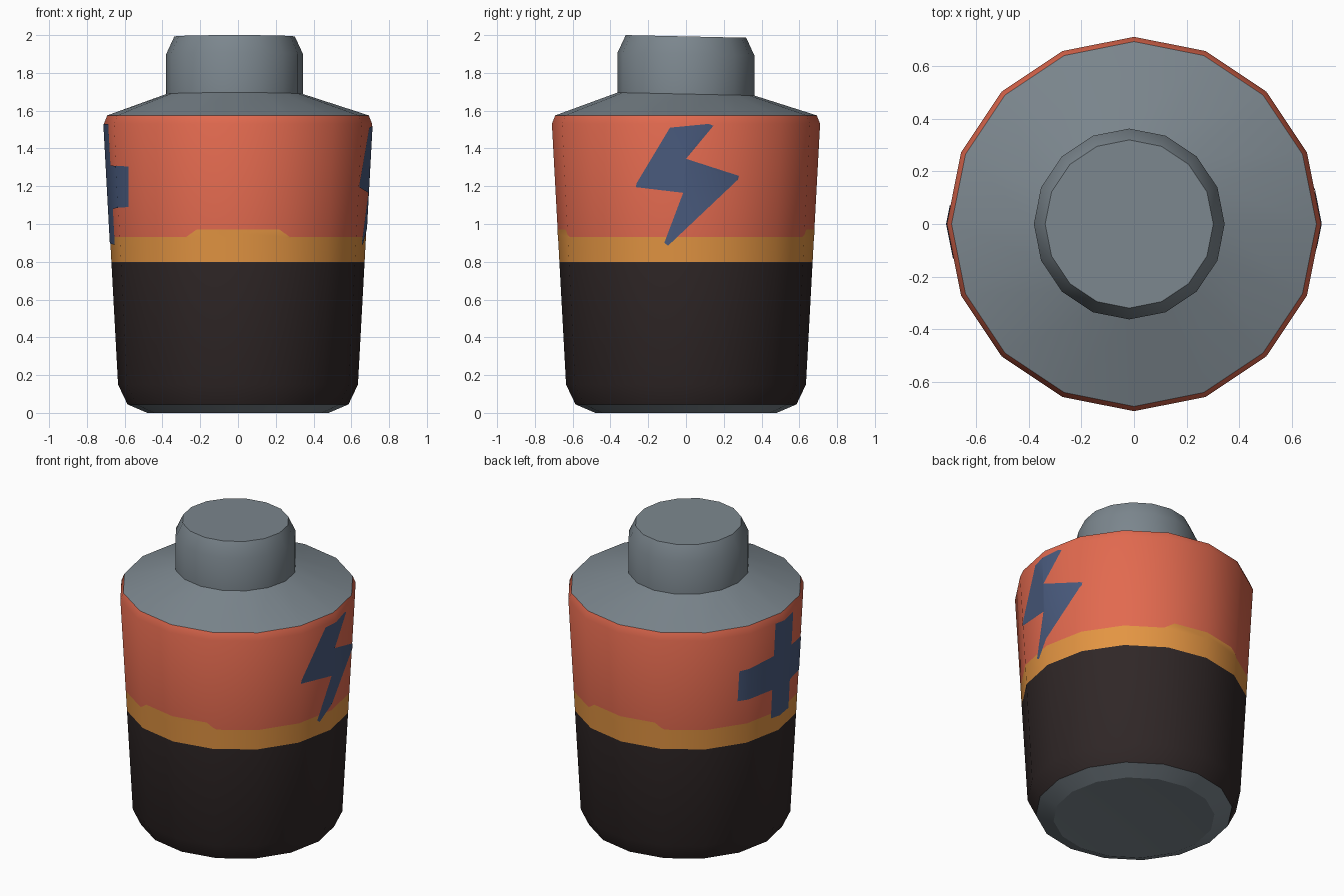
import bpy, bmesh, math
from mathutils import Matrix, Vector

if "Cube" in bpy.data.objects:
    bpy.data.objects.remove(bpy.data.objects["Cube"])

SIDES = 16


def material(name, rgb):
    m = bpy.data.materials.new(name)
    m.diffuse_color = (*rgb, 1)
    m.use_nodes = True
    m.node_tree.nodes["Principled BSDF"].inputs["Base Color"].default_value = m.diffuse_color
    return m


GREY = material("steel grey", (0.20, 0.24, 0.27))
BLACK = material("dark brown black", (0.029, 0.020, 0.020))
YELLOW = material("amber", (0.77, 0.30, 0.055))
ORANGE = material("orange red", (0.76, 0.143, 0.078))
BLUE = material("slate blue", (0.068, 0.105, 0.21))


def finish(name, bm, mats):
    me = bpy.data.meshes.new(name)
    bm.to_mesh(me)
    bm.free()
    for m in mats:
        me.materials.append(m)
    me.shade_smooth()
    me.set_sharp_from_angle(angle=math.radians(25))
    ob = bpy.data.objects.new(name, me)
    bpy.context.collection.objects.link(ob)
    return ob


def lathe(name, rings, mats, bands=None, bottom=False, top=False):
    """Rings are (radius, z, x shift, slope in y); bands give a material per strip."""
    bm = bmesh.new()
    loops = []
    for r, z, cx, slope in rings:
        loop = []
        for i in range(SIDES):
            a = 2 * math.pi * i / SIDES
            y = r * math.sin(a)
            loop.append(bm.verts.new((cx + r * math.cos(a), y, z + slope * y)))
        loops.append(loop)
    for k, (lo, hi) in enumerate(zip(loops, loops[1:])):
        for i in range(SIDES):
            j = (i + 1) % SIDES
            f = bm.faces.new((lo[i], lo[j], hi[j], hi[i]))
            f.material_index = bands[k] if bands else 0
    if bottom:
        bm.faces.new(loops[0][::-1])
    if top:
        bm.faces.new(loops[-1])
    return finish(name, bm, mats)


# Tapered side of the body
TAPER = (0.71 - 0.635) / (1.53 - 0.15)


def radius(z):
    return 0.635 + TAPER * (z - 0.15)


S1, C1 = math.sin(math.pi / 8), math.cos(math.pi / 8)
S2 = math.sin(math.pi / 4)


def decal(name, points, azimuth, mat, lift=0.003):
    """Wrap a flat outline (sideways, z) onto the faceted body side."""
    bm = bmesh.new()
    f = bm.faces.new([bm.verts.new((0, u, z)) for u, z in points])
    f.normal_update()
    if f.normal.x < 0:
        f.normal_flip()
    bmesh.ops.triangulate(bm, faces=bm.faces[:])
    # cut along the body's vertical edges
    for k in (-S1, 0, S1):
        bmesh.ops.bisect_plane(bm, geom=bm.verts[:] + bm.edges[:] + bm.faces[:],
                               plane_co=(0, k * radius(0), 0),
                               plane_no=Vector((0, 1, -k * TAPER)).normalized())
    for v in bm.verts:
        r = radius(v.co.z)
        t = abs(v.co.y) / r
        if t < S1:
            x = 1 - t * (1 - C1) / S1
        else:
            x = C1 - (t - S1) * (C1 - S2) / (S2 - S1)
        v.co.x = r * x + lift
    bm.transform(Matrix.Rotation(azimuth, 4, 'Z'))
    return finish(name, bm, [mat])


# Grey base, slightly dished underneath
lathe("base", [(0.28, 0.012, 0, 0), (0.48, 0, 0, 0), (0.585, 0.045, 0, 0)],
      [GREY], bottom=True)

# Sleeve in black, amber and orange bands
lathe("sleeve",
      [(0.585, 0.045, 0, 0), (0.635, 0.15, 0, 0), (radius(0.8), 0.8, 0, 0),
       (radius(0.93), 0.93, 0, 0), (0.71, 1.53, 0, 0), (0.692, 1.575, 0, 0)],
      [BLACK, YELLOW, ORANGE], bands=[0, 0, 1, 2, 2])

# Shoulder and slightly tilted, off-centre terminal
lathe("shoulder_and_terminal",
      [(0.692, 1.575, 0, 0), (0.362, 1.688, -0.018, -0.022),
       (0.362, 1.90, -0.018, -0.022), (0.319, 1.993, -0.018, -0.022)],
      [GREY], top=True)

# Raised tabs of the amber stripe, front and back
tab = [(-0.28, 0.928), (0.28, 0.928), (0.22, 0.97), (-0.22, 0.97)]
decal("front_stripe_tab", tab, -math.pi / 2, YELLOW, 0.001)
decal("back_stripe_tab", tab, math.pi / 2, YELLOW, 0.001)

# Lightning bolt on the right side
decal("bolt_symbol",
      [(-0.085, 1.51), (0.12, 1.53), (0.145, 1.52), (0.0, 1.345), (0.28, 1.255),
       (0.275, 1.235), (-0.095, 0.885), (-0.115, 0.9), (-0.015, 1.165),
       (-0.265, 1.195), (-0.262, 1.215)], 0, BLUE)

# Plus sign on the left side
L, R, IL, IR = -0.32, 0.37, -0.07, 0.13
decal("plus_symbol",
      [(IL, 0.90), (IR, 0.89), (IR, 1.08), (R - 0.02, 1.09), (R, 1.305), (IR, 1.31),
       (IR, 1.53), (IL, 1.53), (IL, 1.315), (L, 1.29), (L, 1.09), (IL, 1.09)],
      math.pi, BLUE)
